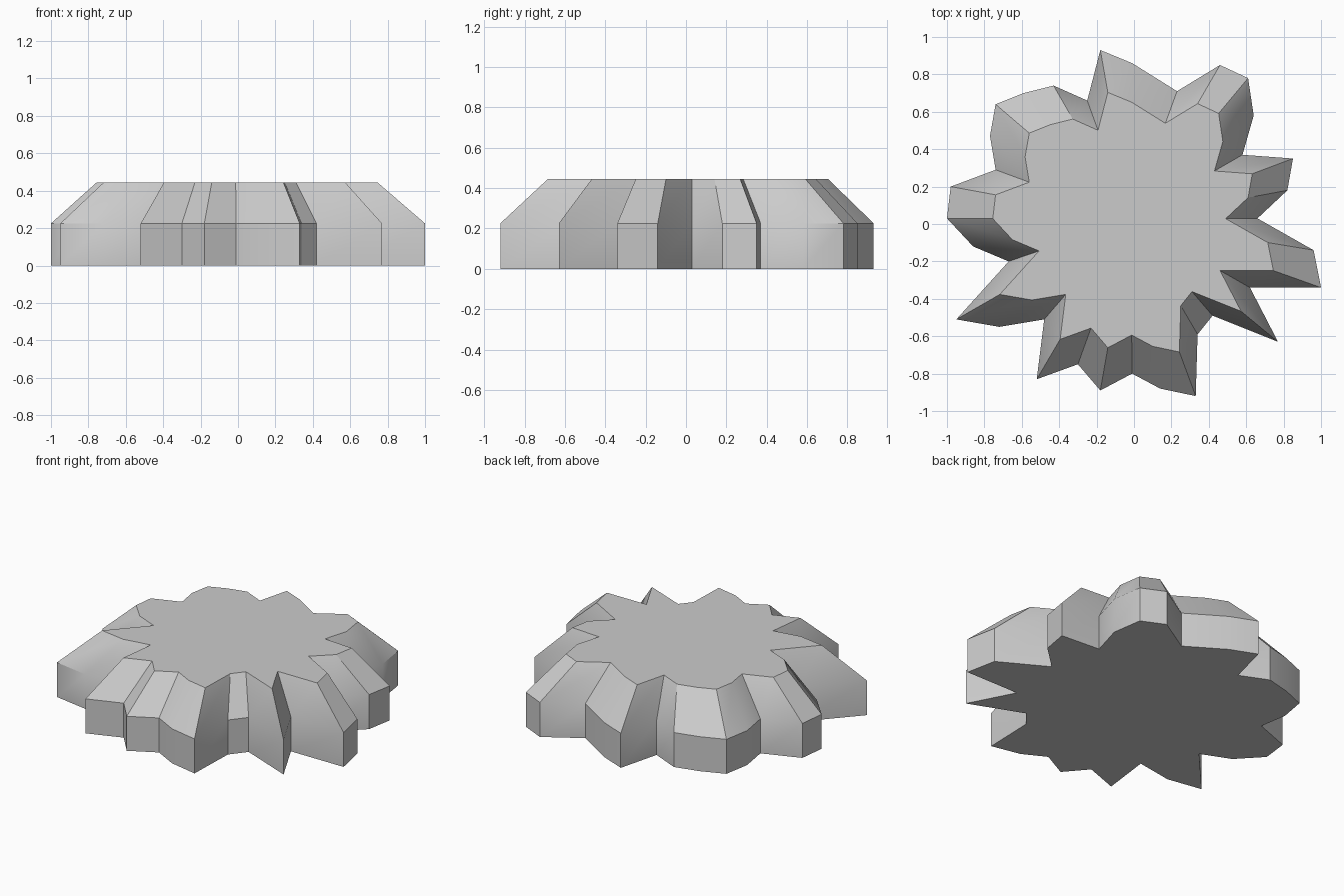
import bpy
import bmesh
import math
from mathutils import Vector

default_cube = bpy.data.objects.get("Cube")
if default_cube:
    bpy.data.objects.remove(default_cube, do_unlink=True)

# Jagged outline in hundredths of a unit, clockwise from the back
OUTLINE = [
    (-18, 93), (-1, 86), (23, 71), (46, 85), (61, 78), (64, 58), (58, 37),
    (85, 35), (82, 18), (66, 3), (96, -14), (100, -34), (62, -34),
    (77, -63), (42, -49), (34, -59), (33, -92), (14, -88), (-1, -80),
    (-18, -89), (-30, -75), (-52, -83), (-48, -51), (-72, -55), (-95, -51),
    (-67, -20), (-86, -12), (-100, 3), (-98, 20), (-74, 29), (-77, 47),
    (-74, 64), (-59, 70), (-43, 74), (-25, 66),
]
RIM_HEIGHT = 0.225
TOP_HEIGHT = 0.445
TOP_SCALE = 0.75


def make_material(name, color):
    material = bpy.data.materials.new(name)
    material.use_nodes = True
    material.diffuse_color = color
    shader = next(node for node in material.node_tree.nodes
                  if node.type == "BSDF_PRINCIPLED")
    shader.inputs["Base Color"].default_value = color
    return material


def add_ring(bm, height, scale=1.0, shift=Vector((0, 0, 0))):
    """Add one copy of the outline at a given height and scale."""
    ring = []
    for x, y in reversed(OUTLINE):
        point = Vector((x, y, 0)) * (scale / 100) + shift
        point.z = height
        ring.append(bm.verts.new(point))
    return ring


def bridge(bm, lower, upper):
    """Join two matching rings with a band of quads."""
    for i in range(len(lower)):
        j = (i + 1) % len(lower)
        bm.faces.new((lower[i], lower[j], upper[j], upper[i]))


# Rock slab: upright rim, then walls tapering to a flat top
bm = bmesh.new()
base = add_ring(bm, 0)
rim = add_ring(bm, RIM_HEIGHT)
top = add_ring(bm, TOP_HEIGHT, TOP_SCALE, Vector((-0.005, 0.006, 0)))
bridge(bm, base, rim)
bridge(bm, rim, top)
bm.faces.new(top)
bm.faces.new(list(reversed(base)))

mesh = bpy.data.meshes.new("rock_slab")
bm.to_mesh(mesh)
bm.free()
rock_slab = bpy.data.objects.new("rock_slab", mesh)
bpy.context.collection.objects.link(rock_slab)

# Plain grey stone
grey = (0.6, 0.6, 0.6, 1.0)
mesh.materials.append(make_material("grey_stone", grey))

# Soften shallow bends, keep the ridges sharp
bpy.ops.object.select_all(action="DESELECT")
rock_slab.select_set(True)
bpy.context.view_layer.objects.active = rock_slab
bpy.ops.object.shade_smooth_by_angle(angle=math.radians(30))
